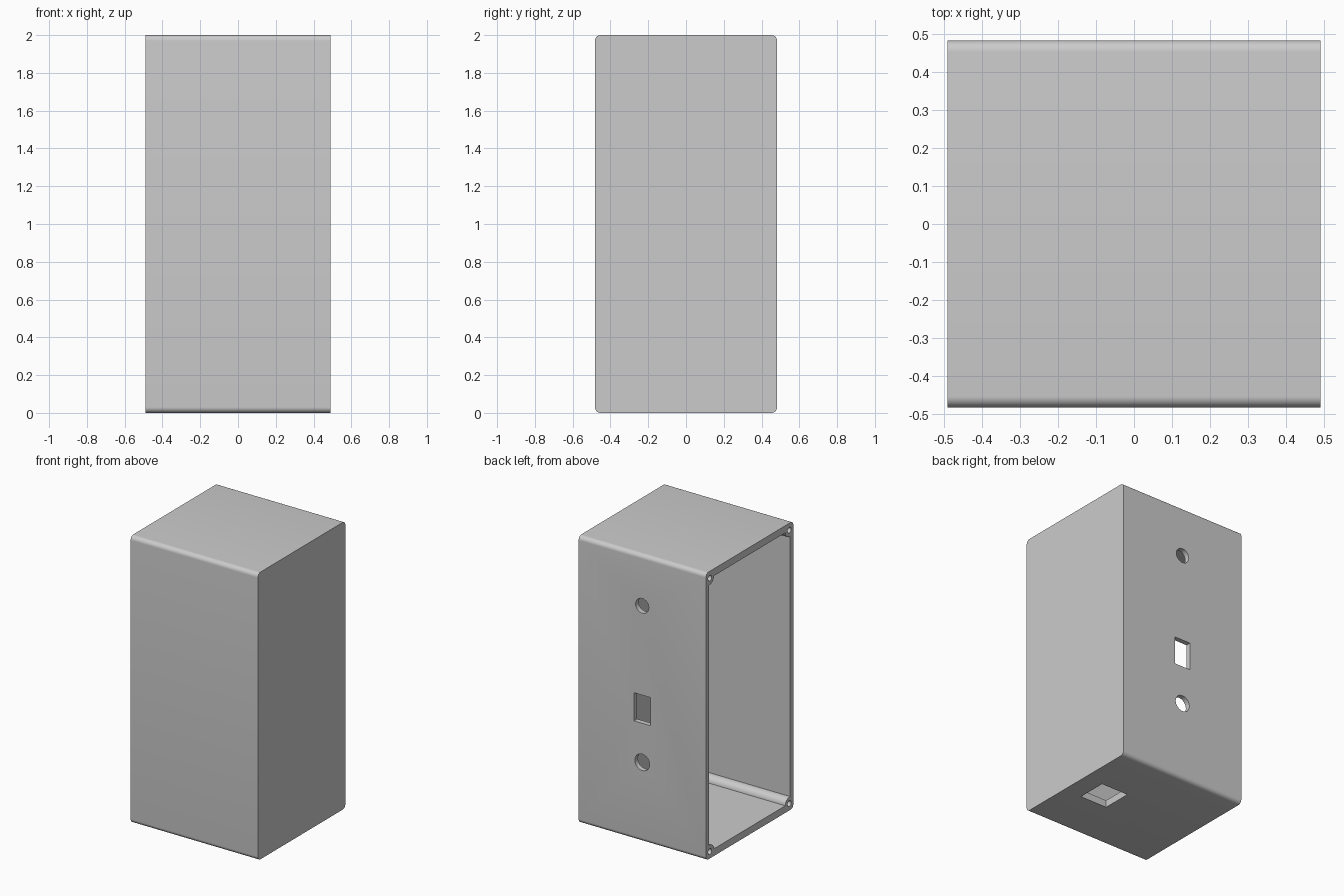
import bpy
import bmesh
from math import sin, cos, pi, radians
from mathutils import Vector

cube = bpy.data.objects.get("Cube")
if cube:
    bpy.data.objects.remove(cube, do_unlink=True)

HX, HY, HZ = 0.49, 0.482, 1.0     # half sizes of the case
WALL, FLOOR = 0.035, 0.05         # side and end wall thickness
BOSS_Y, BOSS_Z = 0.437, 0.952     # screw boss centres, from the case centre

grey = bpy.data.materials.new("plain grey")
grey.use_nodes = True
grey.diffuse_color = (0.6, 0.6, 0.6, 1)
grey.node_tree.nodes["Principled BSDF"].inputs["Base Color"].default_value = (0.6, 0.6, 0.6, 1)


def prism(name, points, start, depth):
    """Extrude a closed 3D outline along the depth vector."""
    bm = bmesh.new()
    verts = [bm.verts.new(Vector(p) + Vector(start)) for p in points]
    face = bm.faces.new(verts)
    new = bmesh.ops.extrude_face_region(bm, geom=[face])["geom"]
    bmesh.ops.translate(bm, vec=depth, verts=[v for v in new if isinstance(v, bmesh.types.BMVert)])
    bmesh.ops.recalc_face_normals(bm, faces=bm.faces)
    mesh = bpy.data.meshes.new(name)
    bm.to_mesh(mesh)
    bm.free()
    mesh.materials.append(grey)
    obj = bpy.data.objects.new(name, mesh)
    bpy.context.collection.objects.link(obj)
    return obj


def circle(r, n=32):
    return [(r * cos(2 * pi * i / n), r * sin(2 * pi * i / n)) for i in range(n)]


def rectangle(a, b):
    return [(-a, -b), (a, -b), (a, b), (-a, b)]


def four_corners(arc):
    """Mirror one corner arc, running from side to top, into a closed outline."""
    back = arc[::-1]
    return (arc + [(-y, z) for y, z in back] + [(-y, -z) for y, z in arc]
            + [(y, -z) for y, z in back])


def along_x(points):
    return [(0, y, z + HZ) for y, z in points]


def cut(target, cutter):
    cutter.hide_render = True
    mod = target.modifiers.new("cut", "BOOLEAN")
    mod.operation = "DIFFERENCE"
    mod.solver = "EXACT"
    mod.object = cutter
    bpy.context.view_layer.objects.active = target
    bpy.ops.object.modifier_apply(modifier=mod.name)
    bpy.data.objects.remove(cutter, do_unlink=True)


# Outer shell with rounded long edges
R = 0.03
arc = [(HY - R + R * cos(i * pi / 16), HZ - R + R * sin(i * pi / 16)) for i in range(9)]
case = prism("case", along_x(four_corners(arc)), (-HX, 0, 0), (2 * HX, 0, 0))

# Hollow inside, open at one end, leaving a screw boss along each corner
BR = 0.045
arc = [(HY - WALL, BOSS_Z - BR)]
arc += [(BOSS_Y - BR * sin(i * pi / 16), BOSS_Z - BR * cos(i * pi / 16)) for i in range(8)]
arc += [(BOSS_Y - BR, HZ - FLOOR)]
cut(case, prism("cavity", along_x(four_corners(arc)), (-HX - 0.1, 0, 0), (2 * HX + 0.1 - WALL, 0, 0)))

# Blind screw holes in the bosses
for sy in (-1, 1):
    for sz in (-1, 1):
        cut(case, prism("screw_hole", along_x(circle(0.02, 20)),
                        (-HX - 0.1, sy * BOSS_Y, sz * BOSS_Z), (0.4, 0, 0)))

# Openings in the back wall: button, connector and socket
for outline, z in ((circle(0.051), 1.645), (rectangle(0.063, 0.098), 0.925), (circle(0.057), 0.555)):
    cut(case, prism("back_opening", [(x, 0, h) for x, h in outline], (0, HY - 0.15, z), (0, 0.3, 0)))

# Square opening in the underside
cut(case, prism("bottom_opening", [(x, y, 0) for x, y in rectangle(0.105, 0.105)],
                (0.245, -0.005, -0.1), (0, 0, 0.25)))

bpy.ops.object.select_all(action="DESELECT")
case.select_set(True)
bpy.context.view_layer.objects.active = case
bpy.ops.object.shade_smooth_by_angle(angle=radians(30))
